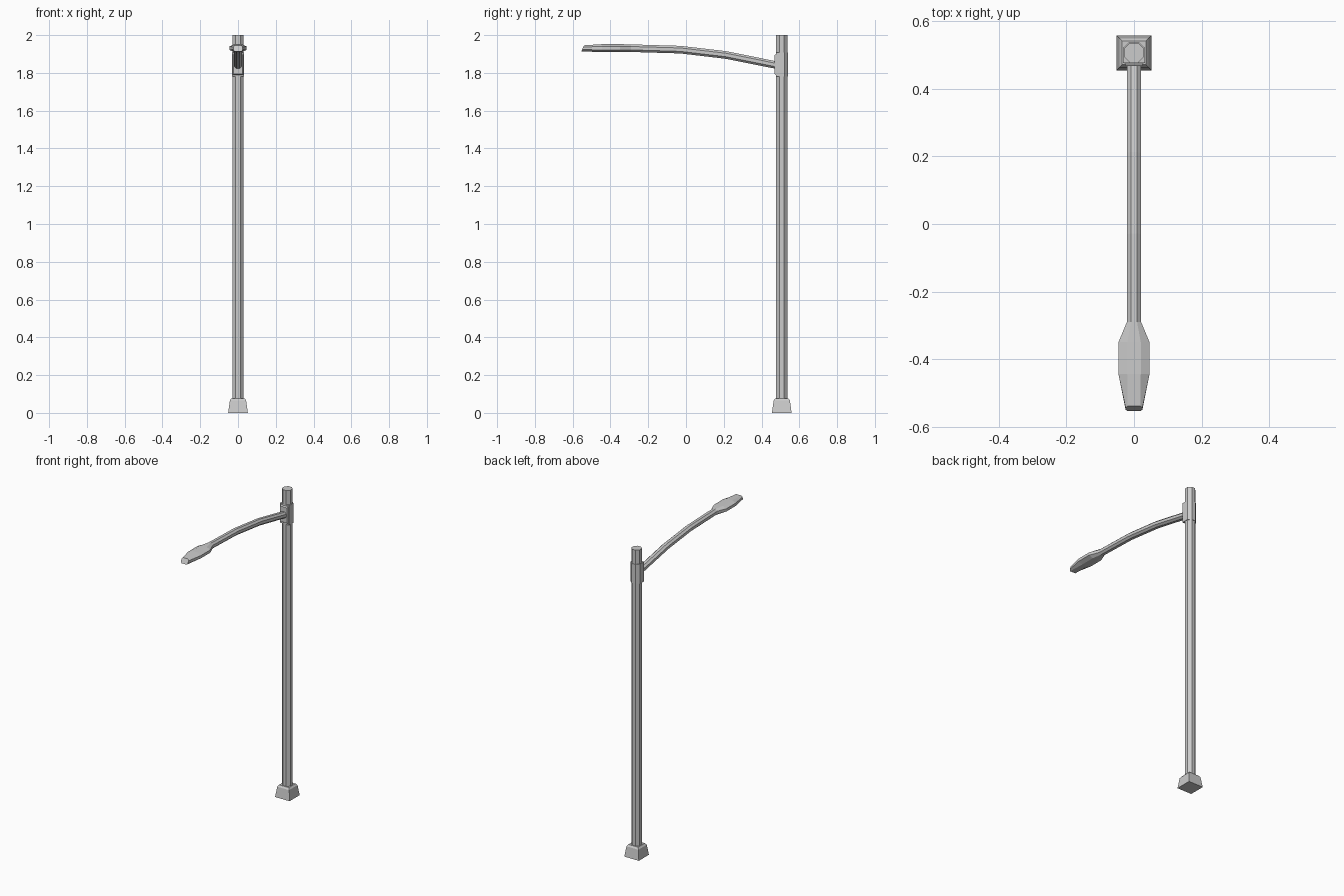
import bpy, bmesh, math

if "Cube" in bpy.data.objects:
    bpy.data.objects.remove(bpy.data.objects["Cube"])

POLE_Y = 0.507


def loft(name, rings):
    """Skin a list of equal-length point rings and cap both ends."""
    bm = bmesh.new()
    vs = [[bm.verts.new(p) for p in r] for r in rings]
    n = len(rings[0])
    for a, b in zip(vs, vs[1:]):
        for i in range(n):
            j = (i + 1) % n
            bm.faces.new((a[i], a[j], b[j], b[i]))
    bm.faces.new(vs[0][::-1])
    bm.faces.new(vs[-1])
    bmesh.ops.recalc_face_normals(bm, faces=bm.faces)
    me = bpy.data.meshes.new(name)
    bm.to_mesh(me)
    bm.free()
    ob = bpy.data.objects.new(name, me)
    bpy.context.collection.objects.link(ob)
    return ob


def square(h, z):
    return [(sx * h, POLE_Y + sy * h, z) for sx, sy in ((-1, -1), (1, -1), (1, 1), (-1, 1))]


def octagon(h, z):
    r = h / math.cos(math.pi / 8)
    return [(r * math.cos(a), POLE_Y + r * math.sin(a), z)
            for a in (math.pi / 8 + i * math.pi / 4 for i in range(8))]


def section(y, zc, w, h, top, side, slant=0.0):
    """Eight-sided cross-section: half width w, half height h, flat sizes top and side."""
    pts = [(top, h), (w, side), (w, -side), (top, -h),
           (-top, -h), (-w, -side), (-w, side), (-top, h)]
    return [(x, y + slant * z, zc + z) for x, z in pts]


# Tapered foot with a chamfered top
loft("base", [square(0.052, 0), square(0.043, 0.066), square(0.035, 0.077)])

# Eight-sided pole
loft("pole", [octagon(0.0295, 0.06), octagon(0.0295, 2.0)])

# Clamp around the pole, square in front and chamfered behind
clamp = [(-0.033, -0.03), (0.033, -0.03), (0.033, 0.014), (0.014, 0.032),
         (-0.014, 0.032), (-0.033, 0.014)]
loft("clamp", [[(x, POLE_Y + y, z) for x, y in clamp] for z in (1.78, 1.908)])

# Raised plate where the arm is fixed
loft("arm_plate", [[(sx * w, y, 1.844 + sz * h) for sx, sz in ((-1, -1), (1, -1), (1, 1), (-1, 1))]
                   for y, w, h in ((0.482, 0.031, 0.058), (0.468, 0.024, 0.05))])

# Curved arm
arm_path = [(0.48, 1.841), (0.21, 1.895), (-0.03, 1.923), (-0.30, 1.931)]
loft("arm", [section(y, z, 0.021, 0.02, 0.009, 0.009, s)
             for (y, z), s in zip(arm_path, (0, 0.15, 0.07, 0))])

# Flattened lamp head
loft("lamp_head", [section(-0.29, 1.931, 0.021, 0.02, 0.009, 0.009),
                   section(-0.35, 1.931, 0.046, 0.021, 0.02, 0.009),
                   section(-0.445, 1.931, 0.046, 0.021, 0.02, 0.009),
                   section(-0.547, 1.930, 0.025, 0.016, 0.019, 0.007, 0.45)])
